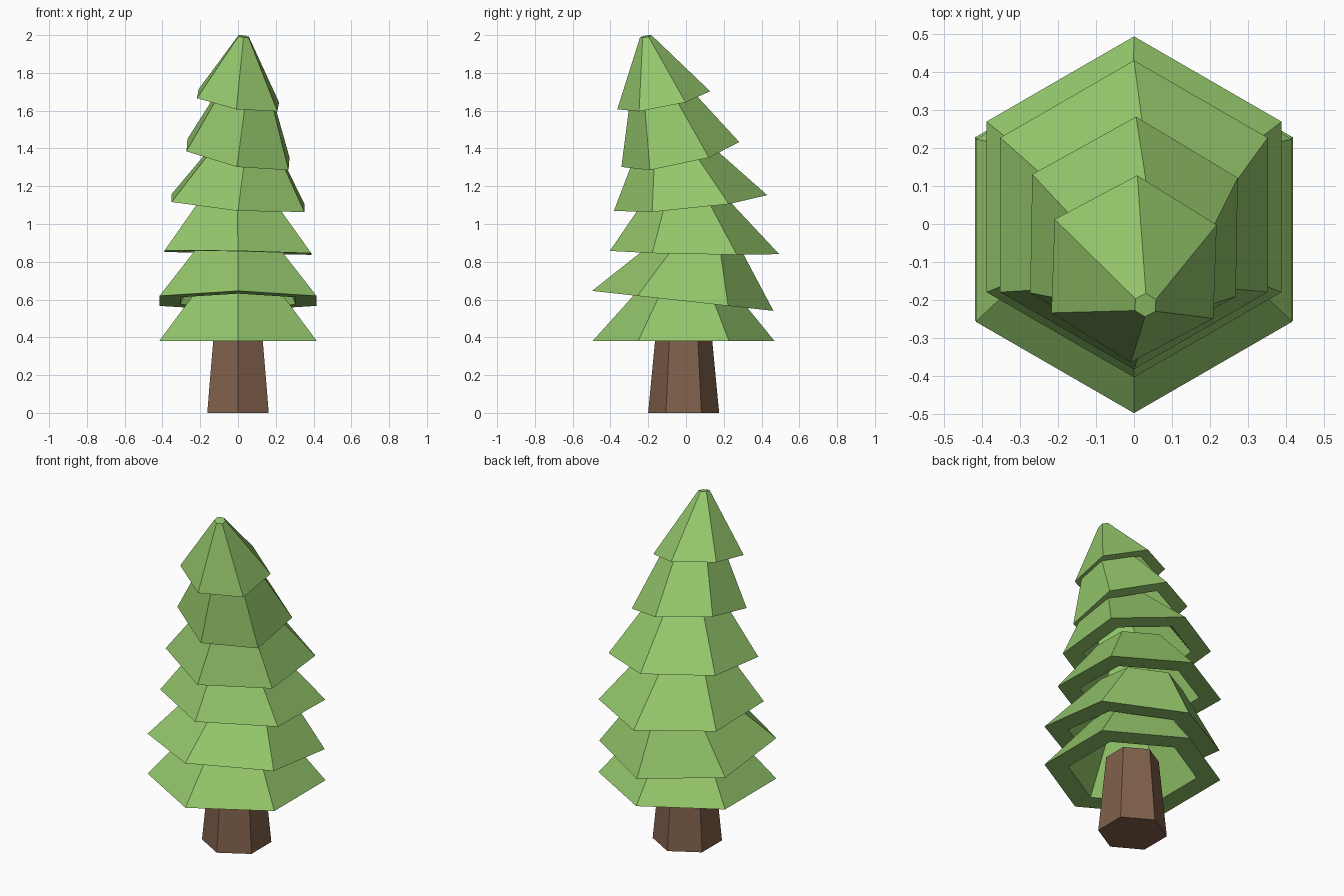
import bpy, bmesh, math

if "Cube" in bpy.data.objects:
    bpy.data.objects.remove(bpy.data.objects["Cube"])


def material(name, color):
    m = bpy.data.materials.new(name)
    m.diffuse_color = (*color, 1)
    m.use_nodes = True
    m.node_tree.nodes["Principled BSDF"].inputs["Base Color"].default_value = m.diffuse_color
    return m


green = material("needles", (0.296, 0.571, 0.147))
brown = material("bark", (0.216, 0.117, 0.07))


def hexagon(bm, centre, radius, slope=(0, 0), twist=0):
    """Six-sided loop with a corner facing front, lying on a sloped plane."""
    loop = []
    for i in range(6):
        a = math.radians(-90 + 60 * i + twist)
        x, y = radius * math.cos(a), radius * math.sin(a)
        z = centre[2] + slope[0] * x + slope[1] * y
        loop.append(bm.verts.new((centre[0] + x, centre[1] + y, z)))
    return loop


def bridge(bm, a, b):
    for i in range(6):
        j = (i + 1) % 6
        bm.faces.new((a[i], a[j], b[j], b[i]))


def finish(bm, name, mat):
    bmesh.ops.recalc_face_normals(bm, faces=bm.faces)
    mesh = bpy.data.meshes.new(name)
    bm.to_mesh(mesh)
    bm.free()
    mesh.materials.append(mat)
    bpy.context.collection.objects.link(bpy.data.objects.new(name, mesh))


# Tapered trunk
bm = bmesh.new()
base = hexagon(bm, (0, -0.0125, 0), 0.188)
top = hexagon(bm, (0, -0.0125, 0.46), 0.144)
bridge(bm, base, top)
bm.faces.new(base)
bm.faces.new(top)
finish(bm, "trunk", brown)

# Branch tiers: rim centre, rim radius, rim slope, twist, top centre, top radius
tiers = [
    ((0, -0.013, 0.38), 0.482, (0, 0), 0, (0, 0.0, 0.68), 0.225),
    ((0, -0.017, 0.593), 0.480, (0, -0.11), 0, (0, 0.067, 0.893), 0.222),
    ((0, 0.045, 0.849), 0.448, (-0.02, -0.019), 0, (-0.005, 0.003, 1.149), 0.205),
    ((0, 0.024, 1.111), 0.406, (-0.075, 0.103), 0, (0.04, -0.068, 1.401), 0.195),
    ((0, -0.030, 1.368), 0.312, (-0.18, 0.215), -1, (0.045, -0.143, 1.698), 0.152),
    ((0, -0.118, 1.655), 0.246, (-0.157, 0.20), -2, (0.03, -0.213, 1.993), 0.031),
]
for n, (centre, r, slope, twist, tip, r_top) in enumerate(tiers, 1):
    bm = bmesh.new()
    rim = hexagon(bm, centre, r, slope, twist)
    upper = hexagon(bm, tip, r_top, slope, twist)
    inner = hexagon(bm, centre, r * 0.73, slope, twist)  # hollow underside
    bridge(bm, rim, upper)
    bridge(bm, inner, rim)
    if n == len(tiers):
        bm.faces.new(upper)
    else:
        bridge(bm, upper, inner)
    finish(bm, f"branch_tier_{n}", green)
